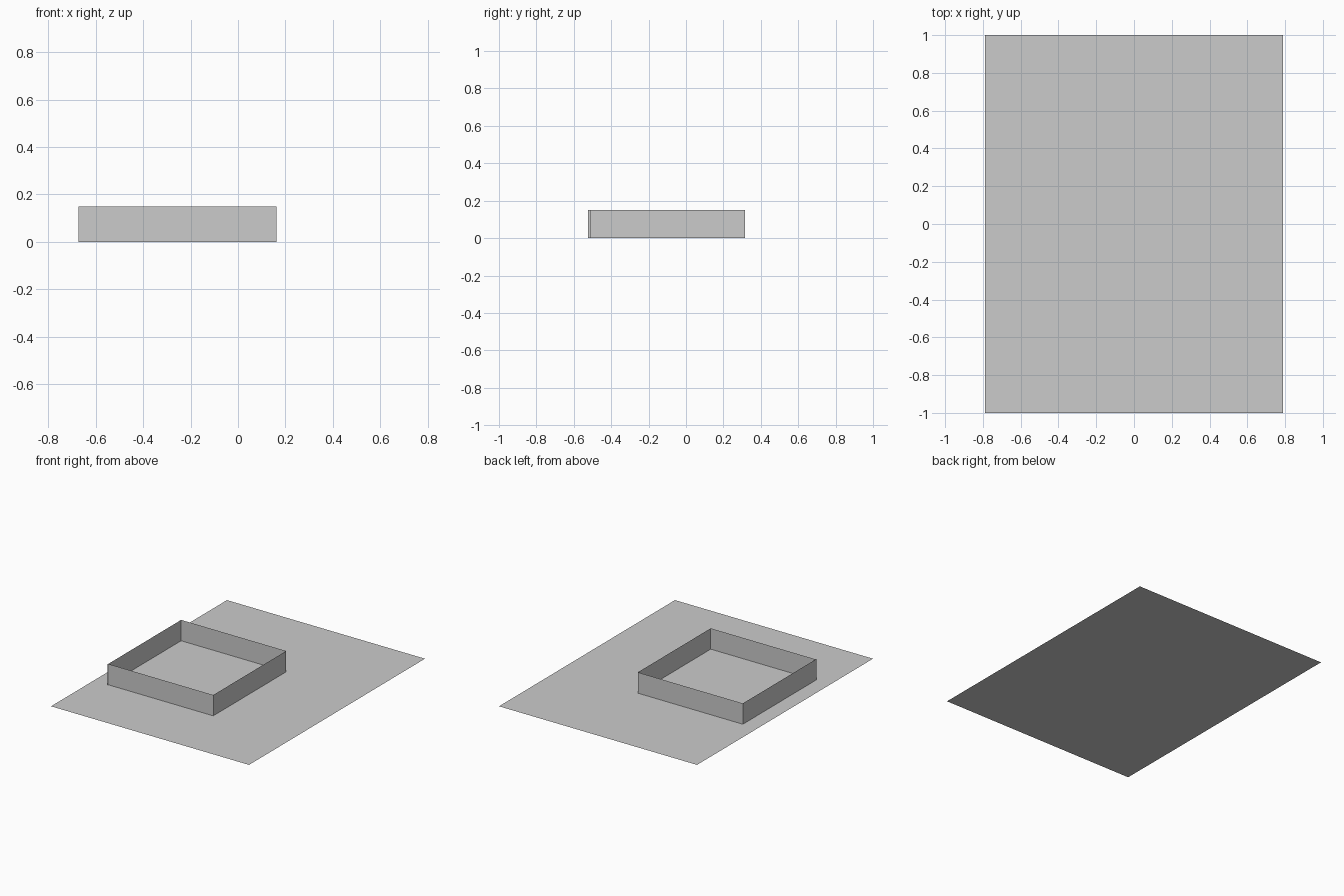
import bpy
import math

if "Cube" in bpy.data.objects:
    bpy.data.objects.remove(bpy.data.objects["Cube"])


def sheet(name, size, location, rotation=(0, 0, 0)):
    """Zero-thickness rectangle, sized along its local x and y."""
    bpy.ops.mesh.primitive_plane_add(size=1, location=location, rotation=rotation)
    ob = bpy.context.object
    ob.name = name
    ob.scale = (size[0], size[1], 1)
    bpy.ops.object.transform_apply(location=False, rotation=True, scale=True)
    return ob


HEIGHT = 0.15
LEFT, RIGHT = -0.673, 0.163
FRONT, BACK = -0.514, 0.315
OVERHANG = 0.01  # the left wall runs slightly past the front wall
Q = math.pi / 2
mid_x, mid_y, mid_z = (LEFT + RIGHT) / 2, (FRONT + BACK) / 2, HEIGHT / 2

# Flat base sheet
sheet("base_sheet", (1.576, 2.0), (0, 0, 0))

# Front and back walls
for name, y, turn in (("front_wall", FRONT, 0), ("back_wall", BACK, math.pi)):
    sheet(name, (RIGHT - LEFT, HEIGHT), (mid_x, y, mid_z), (Q, 0, turn))

# Side walls
for name, x, turn, extra in (("left_wall", LEFT, -Q, OVERHANG), ("right_wall", RIGHT, Q, 0)):
    sheet(name, (BACK - FRONT + extra, HEIGHT), (x, mid_y - extra / 2, mid_z), (Q, 0, turn))
